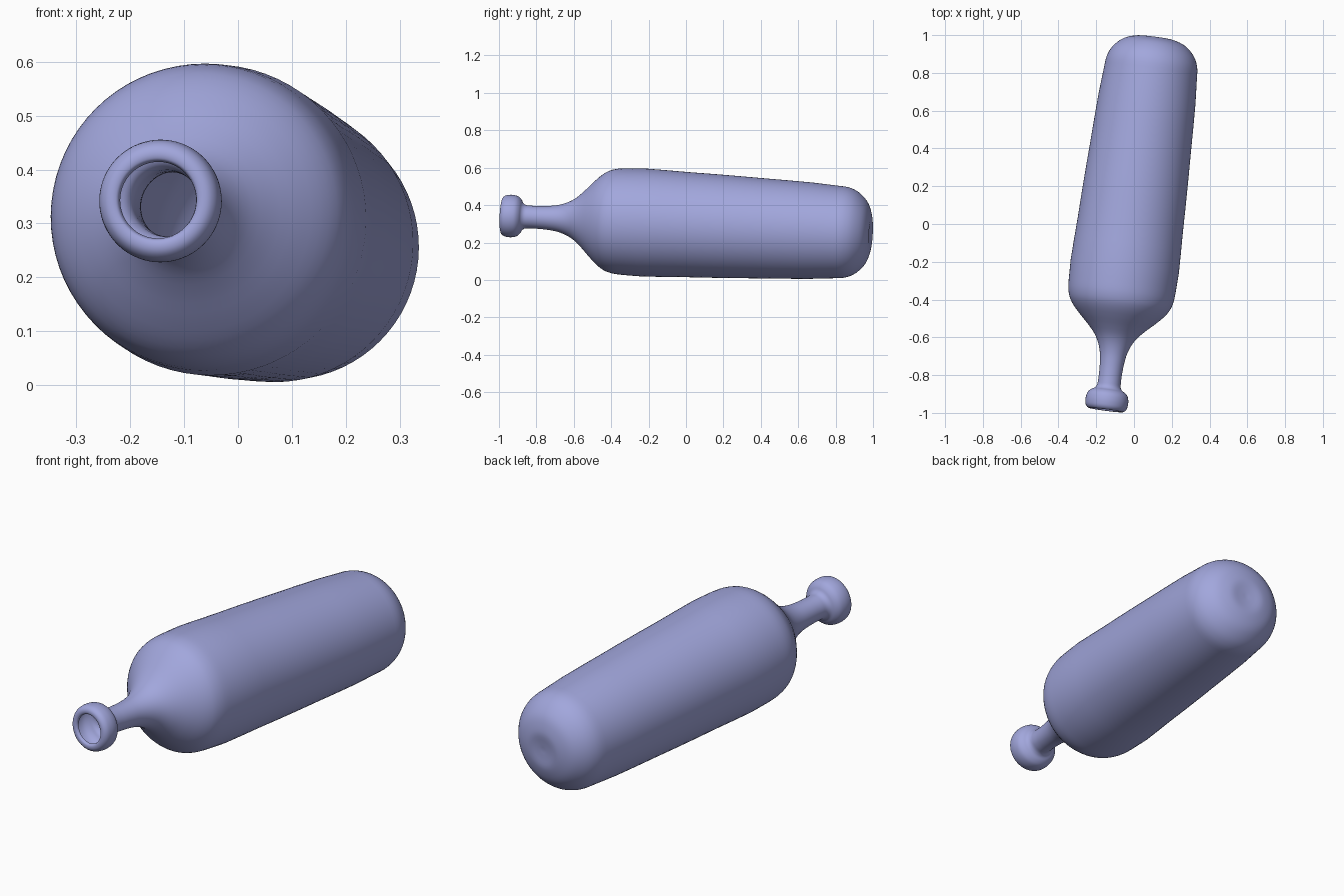
import bpy, bmesh, math
from mathutils import Vector

if "Cube" in bpy.data.objects:
    bpy.data.objects.remove(bpy.data.objects["Cube"])

SEGMENTS = 72
STEPS = 3  # subdivisions between profile points

# Bottle profile: (distance along the axis from the mouth, radius)
PROFILE = [
    (0.014, 0.071), (0.003, 0.075), (0.000, 0.084), (0.003, 0.097),
    (0.015, 0.108), (0.035, 0.113), (0.060, 0.113), (0.085, 0.106),
    (0.102, 0.090), (0.112, 0.073), (0.125, 0.064), (0.150, 0.061),
    (0.200, 0.061), (0.250, 0.064), (0.300, 0.071), (0.350, 0.087),
    (0.390, 0.109), (0.440, 0.153), (0.490, 0.205), (0.540, 0.250),
    (0.570, 0.268), (0.610, 0.280), (0.660, 0.285), (0.995, 0.281),
    (1.400, 0.268), (1.800, 0.248), (1.865, 0.241), (1.905, 0.225),
    (1.938, 0.200), (1.967, 0.165), (1.985, 0.120), (1.992, 0.085),
    (1.989, 0.040), (1.986, 0.000),
]


def smooth_profile(points, steps):
    """Hermite curve through the points, with chord-aware tangents."""
    p = [Vector(q) for q in points]
    d = [(b - a).length for a, b in zip(p, p[1:])]
    tan = [(p[1] - p[0]) / d[0]]
    for i in range(1, len(p) - 1):
        u, v = (p[i] - p[i - 1]) / d[i - 1], (p[i + 1] - p[i]) / d[i]
        tan.append((u * d[i] + v * d[i - 1]) / (d[i] + d[i - 1]))
    tan.append((p[-1] - p[-2]) / d[-1])
    out = []
    for i, h in enumerate(d):
        for k in range(steps):
            t = k / steps
            out.append(p[i] * (2*t**3 - 3*t**2 + 1) + p[i+1] * (3*t**2 - 2*t**3)
                       + tan[i] * h * (t**3 - 2*t**2 + t) + tan[i+1] * h * (t**3 - t**2))
    return out


# Revolve the profile around z into an open hollow shell
bm = bmesh.new()
rings = []
for s, r in smooth_profile(PROFILE, STEPS):
    rings.append([bm.verts.new((r * math.cos(2 * math.pi * j / SEGMENTS),
                                r * math.sin(2 * math.pi * j / SEGMENTS), s))
                  for j in range(SEGMENTS)])
for a, b in zip(rings, rings[1:]):
    for j in range(SEGMENTS):
        k = (j + 1) % SEGMENTS
        bm.faces.new((a[k], a[j], b[j], b[k]))

# Close the slightly dimpled base
tip = bm.verts.new((0, 0, PROFILE[-1][0]))
for j in range(SEGMENTS):
    bm.faces.new((rings[-1][(j + 1) % SEGMENTS], rings[-1][j], tip))
bm.normal_update()
side = bm.faces[(len(rings) // 2) * SEGMENTS] if bm.faces.ensure_lookup_table() is None else None
c = side.calc_center_median()
if side.normal.dot(Vector((c.x, c.y, 0))) < 0:
    bmesh.ops.reverse_faces(bm, faces=bm.faces[:])

mesh = bpy.data.meshes.new("bottle")
bm.to_mesh(mesh)
bm.free()
for f in mesh.polygons:
    f.use_smooth = True

glaze = bpy.data.materials.new("lavender_blue")
glaze.diffuse_color = (0.36, 0.385, 0.72, 1)
glaze.use_nodes = True
glaze.node_tree.nodes["Principled BSDF"].inputs["Base Color"].default_value = glaze.diffuse_color
mesh.materials.append(glaze)

# Lay the bottle down, mouth toward the front, along its tilted axis
bottle = bpy.data.objects.new("bottle", mesh)
bpy.context.collection.objects.link(bottle)
axis = Vector((0.133, 1.0, -0.049))
bottle.rotation_euler = axis.to_track_quat('Z', 'Y').to_euler()
bottle.location = (-0.150, -0.985, 0.344)
